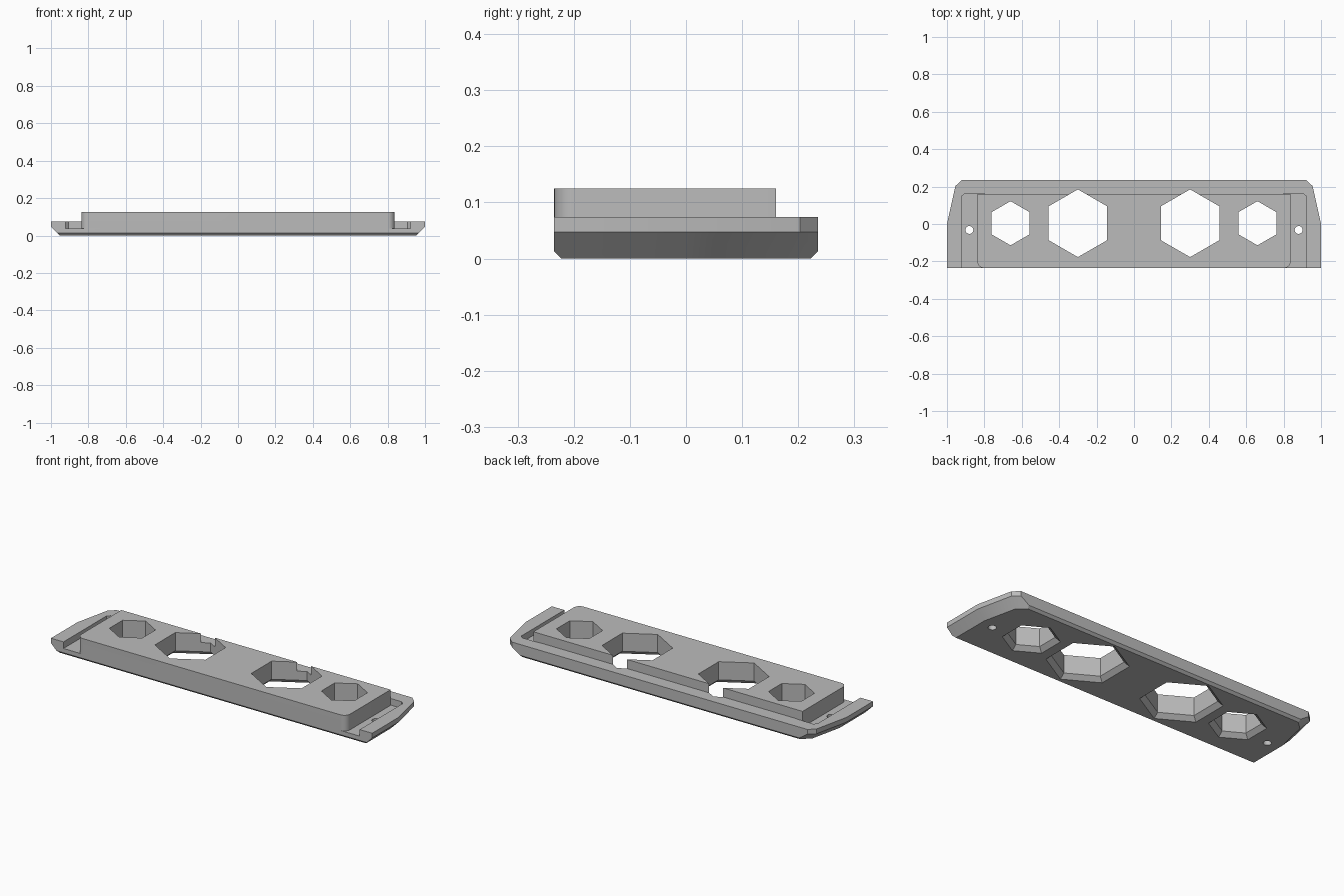
import bpy, bmesh, math
from mathutils import Vector

if "Cube" in bpy.data.objects:
    bpy.data.objects.remove(bpy.data.objects["Cube"])

grey = bpy.data.materials.new("plain grey")
grey.diffuse_color = (0.5, 0.5, 0.5, 1)
grey.use_nodes = True
grey.node_tree.nodes["Principled BSDF"].inputs["Base Color"].default_value = grey.diffuse_color


def add_object(name, bm):
    bmesh.ops.recalc_face_normals(bm, faces=bm.faces)
    mesh = bpy.data.meshes.new(name)
    bm.to_mesh(mesh)
    bm.free()
    mesh.materials.append(grey)
    ob = bpy.data.objects.new(name, mesh)
    bpy.context.collection.objects.link(ob)
    return ob


def loft(name, rings):
    """Solid through stacked rings, each a (z, outline) pair."""
    bm = bmesh.new()
    loops = [[bm.verts.new((x, y, z)) for x, y in pts] for z, pts in rings]
    for a, b in zip(loops, loops[1:]):
        for i in range(len(a)):
            j = (i + 1) % len(a)
            bm.faces.new((a[i], a[j], b[j], b[i]))
    bm.faces.new(loops[0][::-1])
    bm.faces.new(loops[-1])
    return add_object(name, bm)


def prism(name, pts, z0, z1):
    return loft(name, [(z0, pts), (z1, pts)])


def mirrored(half):
    """Close a right-hand outline, listed front to back, across x = 0."""
    return half + [(-x, y) for x, y in reversed(half)]


def polygon(cx, cy, r, n):
    return [(cx + r * math.sin(math.tau * i / n), cy + r * math.cos(math.tau * i / n))
            for i in range(n)]


def boolean(ob, other, operation):
    mod = ob.modifiers.new(other.name, 'BOOLEAN')
    mod.operation = operation
    mod.solver = 'EXACT'
    mod.object = other
    other.hide_render = True
    bpy.context.view_layer.objects.active = ob
    bpy.ops.object.modifier_apply(modifier=mod.name)
    bpy.data.objects.remove(other, do_unlink=True)


# Base plate with tapered ends
outline = mirrored([(1, -0.235), (1, 0), (0.955, 0.203), (0.92, 0.235)])
body = prism("faceplate", outline, 0, 0.074)

# Bevel the underside: deep on the ends, shallow on front and back
bm = bmesh.new()
bm.from_mesh(body.data)
for i, (x0, y0) in enumerate(outline):
    x1, y1 = outline[(i + 1) % len(outline)]
    out = Vector((y1 - y0, x0 - x1, 0)).normalized()
    depth = 0.013 if abs(out.y) > 0.99 else 0.047
    cut = bmesh.ops.bisect_plane(bm, geom=bm.verts[:] + bm.edges[:] + bm.faces[:],
                                 plane_co=(x0, y0, depth), plane_no=out - Vector((0, 0, 1)),
                                 clear_outer=True)
    edges = [e for e in cut["geom_cut"] if isinstance(e, bmesh.types.BMEdge)]
    bmesh.ops.contextual_create(bm, geom=edges)
bmesh.ops.recalc_face_normals(bm, faces=bm.faces)
bm.to_mesh(body.data)
bm.free()

# Recessed side channels, open to the front
for s in (-1, 1):
    pts = [(0.8, -0.3), (0.922, -0.3), (0.922, 0.148), (0.905, 0.163), (0.8, 0.163)]
    boolean(body, prism("channel_cutter", [(s * x, y) for x, y in pts], 0.037, 0.2), 'DIFFERENCE')

# Raised block with rounded front corners
R = 0.036
corner = [(0.838 - R + R * math.sin(a), -0.235 + R - R * math.cos(a))
          for a in (math.pi / 2 * i / 8 for i in range(9))]
boolean(body, prism("raised_block", mirrored(corner + [(0.838, 0.16)]), 0.03, 0.125), 'UNION')

# Hexagonal openings flared at the underside, and screw holes
for s in (-1, 1):
    for cx, r in ((0.66, 0.118), (0.3, 0.181)):
        hexagon = polygon(s * cx, 0.004, r, 6)
        flare = polygon(s * cx, 0.004, r + 0.027, 6)
        boolean(body, loft("hexagon_cutter", [(-0.01, flare), (0, flare), (0.023, hexagon),
                                              (0.2, hexagon)]), 'DIFFERENCE')
    boolean(body, prism("screw_hole_cutter", polygon(s * 0.88, -0.032, 0.021, 24), -0.1, 0.2),
            'DIFFERENCE')

# Smooth the rounded corners and keep the edges sharp
bpy.context.view_layer.objects.active = body
body.select_set(True)
bpy.ops.object.shade_smooth_by_angle(angle=math.radians(25))
